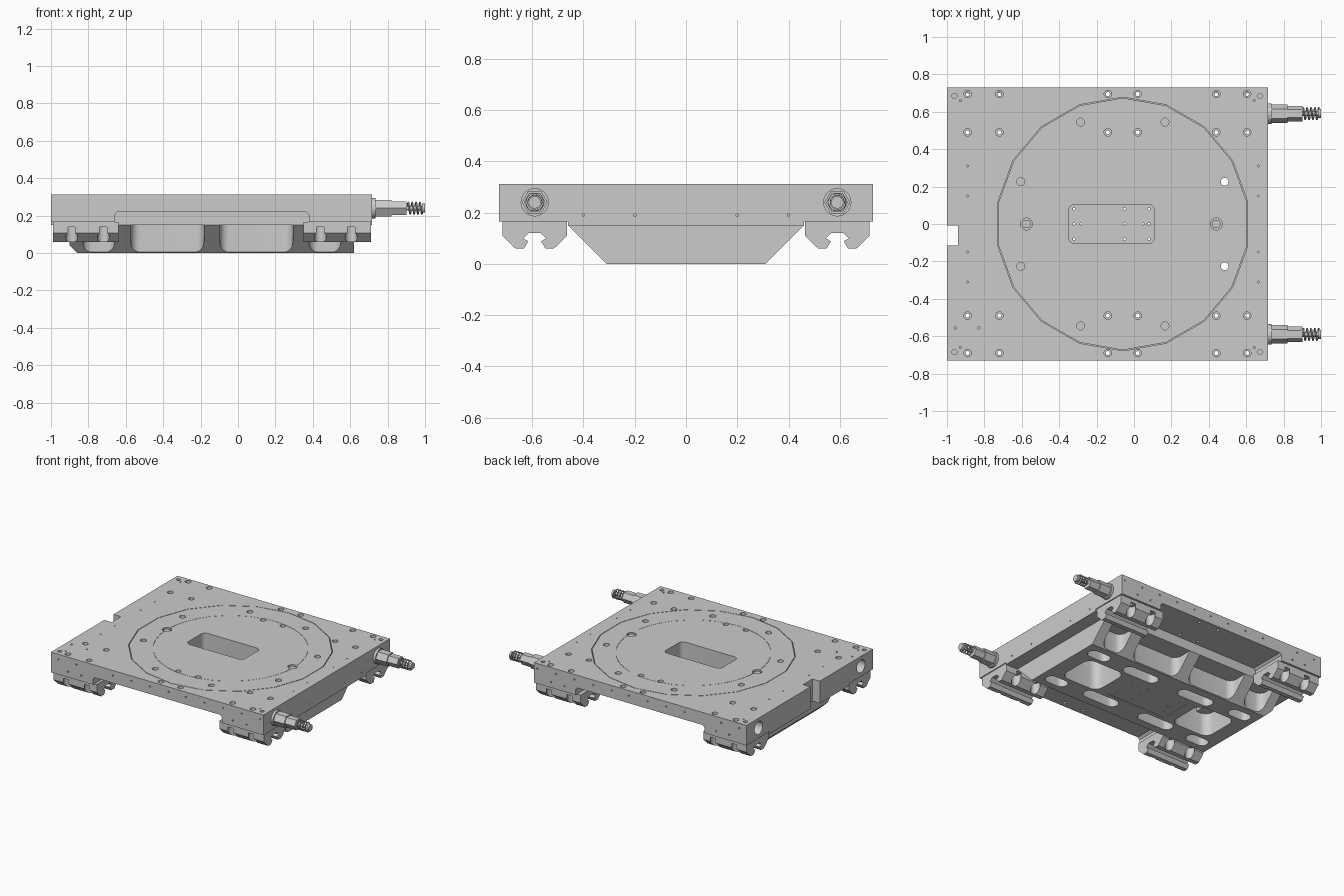
import bpy, bmesh, math

if "Cube" in bpy.data.objects:
    bpy.data.objects.remove(bpy.data.objects["Cube"])

MAP = {'x': lambda u, v, t: (t, u, v), 'y': lambda u, v, t: (u, t, v), 'z': lambda u, v, t: (u, v, t)}


def prism(bm, pts, axis, lo, hi):
    a, b = [[bm.verts.new(MAP[axis](u, v, t)) for u, v in pts] for t in (lo, hi)]
    bm.faces.new(a)
    bm.faces.new(b)
    for i in range(len(pts)):
        j = (i + 1) % len(pts)
        bm.faces.new((a[i], a[j], b[j], b[i]))


def circle(u, v, r, n=20, start=0.0):
    return [(u + r * math.cos(start + 2 * math.pi * i / n), v + r * math.sin(start + 2 * math.pi * i / n))
            for i in range(n)]


def rrect(u0, u1, v0, v1, r, n=6):
    pts = []
    for k, (cu, cv) in enumerate([(u1 - r, v1 - r), (u0 + r, v1 - r), (u0 + r, v0 + r), (u1 - r, v0 + r)]):
        for i in range(n + 1):
            a = math.pi / 2 * (k + i / n)
            pts.append((cu + r * math.cos(a), cv + r * math.sin(a)))
    return pts


def ring(bm, n, r0, r1, z0, z1, start):
    loops = [[bm.verts.new((*p, z)) for p in circle(CX, 0, r, n, start)]
             for r, z in ((r0, z0), (r1, z0), (r1, z1), (r0, z1))]
    for k in range(4):
        a, b = loops[k], loops[(k + 1) % 4]
        for i in range(n):
            j = (i + 1) % n
            bm.faces.new((a[i], a[j], b[j], b[i]))


def make(name, bm):
    bmesh.ops.recalc_face_normals(bm, faces=bm.faces)
    me = bpy.data.meshes.new(name)
    bm.to_mesh(me)
    bm.free()
    ob = bpy.data.objects.new(name, me)
    bpy.context.collection.objects.link(ob)
    return ob


def cut(ob, bm):
    cutter = make("cutter", bm)
    cutter.hide_render = True
    m = ob.modifiers.new("cut", 'BOOLEAN')
    m.operation, m.solver, m.object = 'DIFFERENCE', 'EXACT', cutter
    dg = bpy.context.evaluated_depsgraph_get()
    dg.update()
    me = bpy.data.meshes.new_from_object(ob.evaluated_get(dg))
    ob.modifiers.clear()
    ob.data = me
    bpy.data.objects.remove(cutter)


CX, TOP, MID = -0.06, 0.312, -0.12
BOLT_X = (-0.89, -0.72, -0.14, 0.02, 0.44, 0.605)
BOLT_Y = (-0.69, -0.49, 0.49, 0.695)
HEX_X = (-0.575, 0.44)

# top plate with a shallow arch between the corner pads
bm = bmesh.new()
prism(bm, [(-1, TOP), (-1, .165), (-.66, .165), (-.66, .205), (-.645, .22), (.365, .22), (.38, .205),
           (.38, .165), (.717, .165), (.717, TOP)], 'y', -.73, .73)
plate = make("top_plate", bm)

# first pass: recess, counterbores, notch, end bores, ring holes
c = bmesh.new()
prism(c, rrect(-.35, .11, -.105, .105, .035), 'z', .1, .4)
prism(c, rrect(-1.1, -.94, -.115, -.008, .004, 2), 'z', .1, .4)
for x in BOLT_X:
    for y in BOLT_Y:
        prism(c, circle(x, y, .02), 'z', .26, .4)
for y in (-.59, .59):
    prism(c, circle(y, .24, .047, 28), 'x', -1.1, -.75)
for k in range(8):
    a = math.pi / 8 + k * math.pi / 4
    bottom = .1 if k in (0, 7) else .25
    prism(c, circle(CX + .59 * math.cos(a), .59 * math.sin(a), .021), 'z', bottom, .4)
for x in HEX_X:
    prism(c, circle(x, 0, .032), 'z', .28, .4)
for x, s in ((-.96, 1), (.675, -1)):
    for y in (-1, 1):
        prism(c, circle(x, y * .685, .014, 14), 'z', .27, .4)
        prism(c, circle(x + s * .032, y * .66, .006, 8), 'z', .29, .4)
for x in (-.89, .665):
    for y in (-.31, -.15, .15, .31):
        prism(c, circle(x, y, .005, 8), 'z', .29, .4)
for x in (-.955, -.83):
    prism(c, circle(x, -.555, .007, 8), 'z', .295, .4)
for lo, hi in ((-.8, -.722), (.722, .8)):
    for x in (-.94, -.795, -.5, -.35, -.2, -.05, .09, .24, .39, .54, .69):
        prism(c, circle(x, .275, .006, 8), 'y', lo, hi)
    for x in (-.86, -.755, .47, .58):
        prism(c, circle(x, .205, .006, 8), 'y', lo, hi)
for y in (-.4, -.2, .2, .4):
    prism(c, circle(y, .19, .005, 8), 'x', .705, .8)
cut(plate, c)

# second pass: bolt shanks and the two circular grooves
c = bmesh.new()
for x in BOLT_X:
    for y in BOLT_Y:
        prism(c, circle(x, y, .011, 12), 'z', .1, .4)
ring(c, 18, .674, .678, TOP - .02, TOP + .05, math.pi / 2)
ring(c, 36, .5135, .5155, TOP - .004, TOP + .05, 0)
cut(plate, c)

# hull under the plate: sloped trough, milled from below
bm = bmesh.new()
prism(bm, [(-.46, .22), (-.46, .15), (-.31, 0), (.31, 0), (.46, .15), (.46, .22)], 'x', -.9, .62)
hull = make("lower_hull", bm)
c = bmesh.new()
prism(c, [(-.95, .09), (-.84, -.02), (-.95, -.05)], 'y', -1, 1)
prism(c, rrect(-.35, .11, -.105, .105, .035), 'z', .02, .4)
for s in (-1, 1):
    x = MID + s * .475
    prism(c, rrect(x - .155, x + .155, -.145, .145, .06), 'z', -.1, .4)
    for t in (-1, 1):
        x = MID + s * .235
        prism(c, rrect(x - .14, x + .14, *sorted((t * .16, t * .25)), .043), 'z', -.1, .4)
        x = MID + s * .605
        prism(c, rrect(x - .085, x + .085, *sorted((t * .175, t * .26)), .04), 'z', -.1, .4)
        # pockets open to the slope, capped by the upper rim
        for off, w in ((.238, .195), (.605, .085)):
            x = MID - .02 + s * off
            prism(c, rrect(x - w, x + w, *sorted((t * .315, t * .6)), .05), 'z', -.1, .15)
cut(hull, c)
c = bmesh.new()
for x in (-.32, -.05, .08):
    for y in (-.08, 0, .08):
        prism(c, circle(x, y, .007, 8), 'z', -.1, .05)
for x in (-.285, .05):
    prism(c, circle(x, 0, .006, 8), 'z', -.1, .05)
cut(hull, c)
c = bmesh.new()
prism(c, rrect(-.37, .13, -.13, .13, .03), 'z', -.1, .004)
cut(hull, c)

# end lips closing the gap between the carriages
for name, x0, x1 in (("end_lip_right", .6, .717), ("end_lip_left", -1, -.88)):
    bm = bmesh.new()
    prism(bm, [(-.46, .15), (.46, .15), (.46, .17), (-.46, .17)], 'x', x0, x1)
    lip = make(name, bm)
    if x0 < 0:
        c = bmesh.new()
        prism(c, rrect(-1.1, -.94, -.115, -.008, .004, 2), 'z', .1, .4)
        cut(lip, c)

# four rail carriages with a dovetail slot and bolt pockets
half = [(.125, .166), (.125, .108), (.075, .06), (.042, .06), (.025, .088), (.045, .1), (.022, .121)]
for side, x0, x1, xs in (("left", -.99, -.64, (-.89, -.72)), ("right", .35, .71, (.44, .605))):
    for label, yc in (("front", -.59), ("back", .59)):
        bm = bmesh.new()
        prism(bm, [(yc + u, v) for u, v in half] + [(yc - u, v) for u, v in reversed(half)], 'x', x0, x1)
        car = make(f"carriage_{label}_{side}", bm)
        for r, z in ((.032, .14), (.011, .2)):
            c = bmesh.new()
            for x in xs:
                for y in (yc - .1, yc + .1):
                    prism(c, circle(x, y, r), 'z', 0, z)
            cut(car, c)

# spring plungers on the right end
for label, y in (("front", -.59), ("back", .59)):
    for part, x0, x1, r, n in (("flange", .715, .735, .055, 28), ("hex_body", .735, .82, .05, 6),
                               ("hex_neck", .82, .9, .042, 6), ("rod", .9, .995, .013, 16),
                               ("cap", .985, 1.0, .024, 20)):
        bm = bmesh.new()
        prism(bm, circle(y, .24, r, n), 'x', x0, x1)
        make(f"plunger_{part}_{label}", bm)
    cu = bpy.data.curves.new("spring", 'CURVE')
    cu.dimensions, cu.bevel_depth, cu.bevel_resolution = '3D', .0045, 1
    sp = cu.splines.new('POLY')
    n = 4 * 16
    sp.points.add(n)
    for i, p in enumerate(sp.points):
        a = 2 * math.pi * i / 16
        p.co = (.905 + .083 * i / n, y + .031 * math.cos(a), .24 + .031 * math.sin(a), 1)
    bpy.context.collection.objects.link(bpy.data.objects.new(f"plunger_spring_{label}", cu))

# hex bolts on the turntable disc
for i, x in enumerate(HEX_X):
    bm = bmesh.new()
    prism(bm, circle(x, 0, .026, 6), 'z', .275, .305)
    make(f"hex_bolt_{i + 1}", bm)

# smooth round walls, keep machined edges sharp
bpy.ops.object.select_all(action='DESELECT')
for ob in bpy.context.scene.objects:
    if ob.type == 'MESH':
        ob.select_set(True)
        bpy.context.view_layer.objects.active = ob
bpy.ops.object.shade_smooth_by_angle(angle=math.radians(28))
